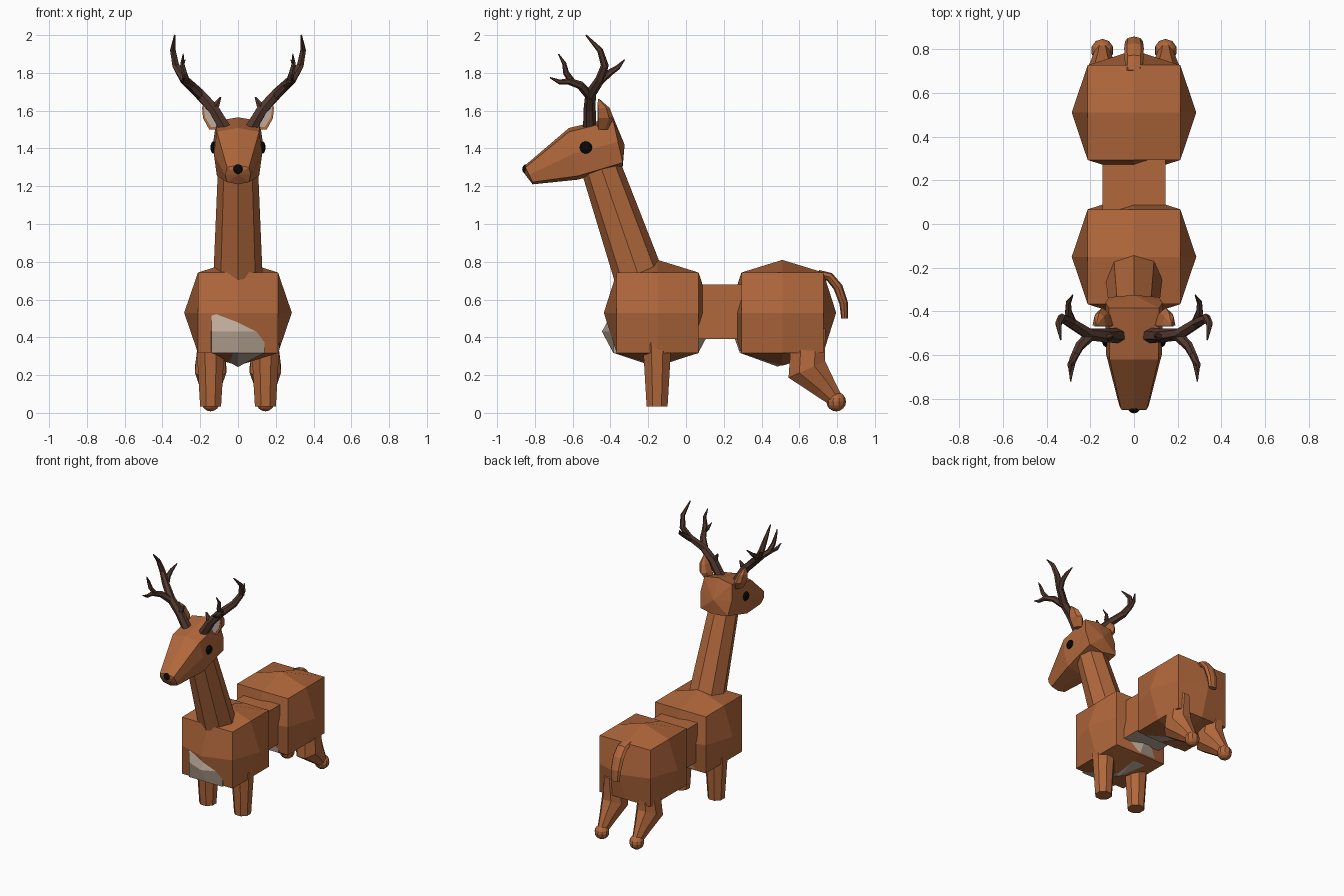
import bpy, bmesh, math
from mathutils import Vector

if "Cube" in bpy.data.objects:
    bpy.data.objects.remove(bpy.data.objects["Cube"])


def material(name, rgb):
    m = bpy.data.materials.new(name)
    m.diffuse_color = (*rgb, 1)
    m.use_nodes = True
    m.node_tree.nodes["Principled BSDF"].inputs["Base Color"].default_value = m.diffuse_color
    return m


BROWN = material("brown_fur", (0.44, 0.137, 0.045))
CREAM = material("cream_fur", (0.52, 0.41, 0.33))
HORN = material("dark_horn", (0.085, 0.040, 0.028))
BLACK = material("black", (0.003, 0.003, 0.003))


def finish(bm, name, mat):
    bmesh.ops.recalc_face_normals(bm, faces=bm.faces)
    me = bpy.data.meshes.new(name)
    bm.to_mesh(me)
    bm.free()
    me.materials.append(mat)
    ob = bpy.data.objects.new(name, me)
    bpy.context.collection.objects.link(ob)
    return ob


def bulged_box(name, mat, centre, corner, bulge):
    """Box split 2x2 per side, with each side's middle pushed out."""
    bm = bmesh.new()
    bmesh.ops.create_cube(bm, size=2)
    bmesh.ops.subdivide_edges(bm, edges=bm.edges[:], cuts=1, use_grid_fill=True)
    for v in bm.verts:
        middle = sum(abs(c) > 0.5 for c in v.co) == 1
        half = bulge if middle else corner
        v.co = Vector([centre[i] + v.co[i] * half[i] for i in range(3)])
    return finish(bm, name, mat)


def loft(name, mat, rings, tips=(None, None)):
    """Skin closed rings; ends are flat caps or fans to a tip point."""
    bm = bmesh.new()
    vs = [[bm.verts.new(p) for p in r] for r in rings]
    n = len(vs[0])
    for a, b in zip(vs, vs[1:]):
        for i in range(n):
            j = (i + 1) % n
            bm.faces.new((a[i], a[j], b[j], b[i]))
    for ring, tip in ((vs[0], tips[0]), (vs[-1], tips[1])):
        if tip is None:
            bm.faces.new(ring)
        else:
            t = bm.verts.new(tip)
            for i in range(n):
                bm.faces.new((ring[i], ring[(i + 1) % n], t))
    return finish(bm, name, mat)


def tube(name, mat, path, radii, sides=6, sx=1.0, turn=0.0):
    """Tapered tube along a path; sx widens it sideways."""
    pts = [Vector(p) for p in path]
    rings = []
    for k, p in enumerate(pts):
        t = (pts[min(k + 1, len(pts) - 1)] - pts[max(k - 1, 0)]).normalized()
        u = t.cross(Vector((1, 0, 0))).normalized()
        v = u.cross(t)
        angles = [turn + math.tau * i / sides for i in range(sides)]
        rings.append([p + u * math.cos(a) * radii[k] + v * math.sin(a) * radii[k] * sx
                      for a in angles])
    return loft(name, mat, rings)


def ball(name, mat, centre, size, seg=10, rings=6):
    bm = bmesh.new()
    bmesh.ops.create_uvsphere(bm, u_segments=seg, v_segments=rings, radius=1)
    for v in bm.verts:
        v.co = Vector([centre[i] + v.co[i] * size[i] for i in range(3)])
    return finish(bm, name, mat)


# Body masses and cream underside
bulged_box("chest", BROWN, (0, -0.15, 0.53), (0.212, 0.217, 0.213), (0.285, 0.285, 0.28))
bulged_box("rump", BROWN, (0, 0.51, 0.53), (0.212, 0.217, 0.213), (0.285, 0.285, 0.28))
bulged_box("chest_belly", CREAM, (0, -0.16, 0.43), (0.14, 0.225, 0.112), (0.17, 0.285, 0.187))
bulged_box("rump_belly", CREAM, (0, 0.485, 0.43), (0.14, 0.2, 0.112), (0.17, 0.24, 0.185))

# Waist joining the two masses, cream beneath
bm = bmesh.new()
bmesh.ops.create_cube(bm, size=1)
for v in bm.verts:
    v.co = Vector((v.co.x * 0.29, 0.18 + v.co.y * 0.32, 0.535 + v.co.z * 0.29))
waist = finish(bm, "waist", BROWN)
waist.data.materials.append(CREAM)
for f in waist.data.polygons:
    f.material_index = int(f.normal.z < -0.9)

# Neck
tube("neck", BROWN, [(0, -0.235, 0.68), (0, -0.45, 1.30)], [0.132, 0.106], sides=8)


# Head: sections of (y top, y bottom, z top, z bottom, half width, bulge)
def head_ring(yt, yb, zt, zb, w, b):
    ym, zm = (yt + yb) / 2, (zt + zb) / 2
    return [(-w, yb, zb), (0, yb, zb - b), (w, yb, zb), (w + b * 0.8, ym, zm),
            (w, yt, zt), (0, yt, zt + b), (-w, yt, zt), (-w - b * 0.8, ym, zm)]


loft("head", BROWN, [
    head_ring(-0.85, -0.812, 1.30, 1.222, 0.058, 0.012),
    head_ring(-0.62, -0.57, 1.488, 1.255, 0.112, 0.02),
    head_ring(-0.385, -0.335, 1.545, 1.325, 0.115, 0.02),
], tips=((0, -0.852, 1.262), (0, -0.325, 1.42)))
ball("nose", BLACK, (0, -0.843, 1.29), (0.027, 0.024, 0.027))

# Tail
tube("tail", BROWN, [(0, 0.70, 0.735), (0, 0.76, 0.72), (0, 0.805, 0.665),
                     (0, 0.835, 0.58), (0, 0.84, 0.50)],
     [0.022, 0.024, 0.025, 0.023, 0.018], sides=8, sx=1.8)

for side, s in (("left", 1), ("right", -1)):
    # Eyes
    ball(side + "_eye", BLACK, (s * 0.13, -0.53, 1.405), (0.017, 0.033, 0.033))

    # Front and hind legs
    x = s * 0.145
    tube(side + "_front_leg", BROWN, [(x, -0.153, 0.42), (x, -0.153, 0.035)],
         [0.085, 0.06], sides=8, turn=math.pi / 8)
    tube(side + "_hind_leg", BROWN,
         [(x, 0.675, 0.46), (x, 0.645, 0.33), (x, 0.64, 0.23), (x, 0.73, 0.14), (x, 0.80, 0.06)],
         [0.07, 0.10, 0.115, 0.072, 0.04], sides=8, sx=0.78, turn=math.pi / 8)
    ball(side + "_hind_foot", BROWN, (x, 0.795, 0.06), (0.052, 0.052, 0.052), 10, 8)

    # Ears: curved shell behind a flat front, with a cream inner plate
    shell, inner = [], []
    for ex, ez, w, d in ((0.120, 1.50, 0.032, 0.05), (0.145, 1.56, 0.040, 0.082),
                         (0.160, 1.615, 0.030, 0.06), (0.172, 1.662, 0.004, 0.006)):
        shell.append([(s * (ex - w * math.cos(a)), -0.465 + d * math.sin(a), ez)
                      for a in [math.pi * i / 4 for i in range(5)]])
        iz = 1.575 + (ez - 1.575) * 0.82
        inner.append([(s * (ex + w * 0.7 * q), y, iz)
                      for q, y in ((-1, -0.463), (1, -0.463), (1, -0.469), (-1, -0.469))])
    loft(side + "_ear", BROWN, shell)
    loft(side + "_inner_ear", CREAM, inner)

    # Antlers: one main beam and its tines
    antler = {
        "beam": ([(0.07, -0.51, 1.51), (0.13, -0.51, 1.61), (0.205, -0.505, 1.69),
                  (0.285, -0.455, 1.765), (0.33, -0.43, 1.84), (0.345, -0.455, 1.92),
                  (0.335, -0.53, 2.0)],
                 [0.035, 0.032, 0.029, 0.025, 0.021, 0.016, 0.004]),
        "base_tine": ([(0.135, -0.51, 1.60), (0.112, -0.515, 1.635), (0.092, -0.51, 1.672)],
                      [0.024, 0.018, 0.005]),
        "front_tine": ([(0.195, -0.505, 1.675), (0.25, -0.56, 1.735), (0.28, -0.62, 1.755),
                        (0.288, -0.67, 1.752), (0.29, -0.72, 1.775)],
                       [0.026, 0.022, 0.018, 0.013, 0.003]),
        "upper_front_tine": ([(0.27, -0.60, 1.75), (0.285, -0.635, 1.80), (0.295, -0.645, 1.85),
                              (0.29, -0.675, 1.90)], [0.018, 0.016, 0.011, 0.003]),
        "back_tine": ([(0.28, -0.455, 1.755), (0.30, -0.405, 1.80), (0.30, -0.36, 1.83),
                       (0.28, -0.325, 1.87)], [0.02, 0.018, 0.013, 0.003]),
    }
    for part, (path, radii) in antler.items():
        tube(f"{side}_antler_{part}", HORN, [(s * px, py, pz) for px, py, pz in path], radii)
